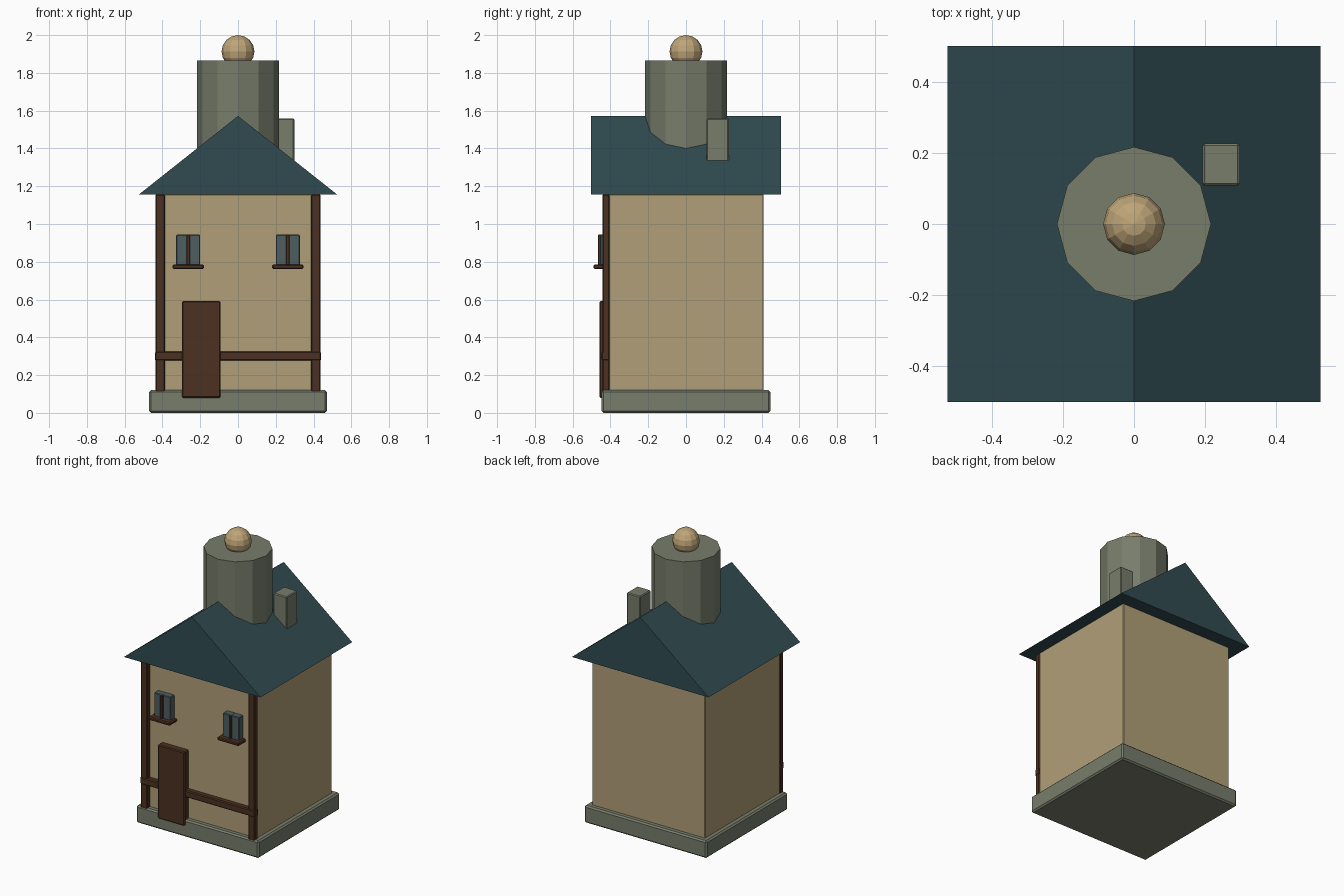
import bpy, bmesh, math
from mathutils import Matrix

if "Cube" in bpy.data.objects:
    bpy.data.objects.remove(bpy.data.objects["Cube"])


def material(name, r, g, b):
    lin = [((c / 255 + 0.055) / 1.055) ** 2.4 for c in (r, g, b)]
    m = bpy.data.materials.new(name)
    m.diffuse_color = (*lin, 1)
    m.use_nodes = True
    m.node_tree.nodes["Principled BSDF"].inputs["Base Color"].default_value = m.diffuse_color
    return m


PLASTER = material("plaster", 176, 159, 119)
STONE = material("stone", 119, 125, 107)
WOOD = material("dark wood", 76, 48, 33)
SLATE = material("slate", 48, 75, 81)
GLASS = material("window glass", 78, 95, 97)
BRASS = material("brass", 190, 165, 120)


def add(name, bm, mat):
    bmesh.ops.recalc_face_normals(bm, faces=bm.faces)
    mesh = bpy.data.meshes.new(name)
    bm.to_mesh(mesh)
    bm.free()
    mesh.materials.append(mat)
    ob = bpy.data.objects.new(name, mesh)
    bpy.context.collection.objects.link(ob)
    return ob


def box(name, mat, x, y, z, bevel=0.006):
    """Box from (min, max) ranges, with a small bevel."""
    bm = bmesh.new()
    bmesh.ops.create_cube(bm, size=1)
    for v in bm.verts:
        v.co = [r[0] if c < 0 else r[1] for c, r in zip(v.co, (x, y, z))]
    ob = add(name, bm, mat)
    if bevel:
        mod = ob.modifiers.new("bevel", "BEVEL")
        mod.width, mod.segments = bevel, 1
    return ob


# Plinth and walls
box("plinth", STONE, (-0.47, 0.47), (-0.447, 0.447), (0, 0.12), 0.01)
box("walls", PLASTER, (-0.433, 0.433), (-0.411, 0.411), (0.1, 1.158), 0.004)

# Gable roof: triangular prism along y
bm = bmesh.new()
tri = [bm.verts.new((x, -0.502, z)) for x, z in ((-0.525, 1.156), (0.525, 1.156), (0, 1.572))]
face = bm.faces.new(tri)
ext = bmesh.ops.extrude_face_region(bm, geom=[face], use_keep_orig=True)
for g in ext["geom"]:
    if isinstance(g, bmesh.types.BMVert):
        g.co.y = 0.502
add("roof", bm, SLATE)

# Twelve-sided tower with its corners on the axes
bm = bmesh.new()
bmesh.ops.create_cone(bm, cap_ends=True, segments=12, radius1=0.217, radius2=0.217,
                      depth=0.685, matrix=Matrix.Translation((0, 0, 1.5225)))
add("tower", bm, STONE)

# Ball finial
bm = bmesh.new()
bmesh.ops.create_uvsphere(bm, u_segments=12, v_segments=8, radius=0.087,
                          matrix=Matrix.Translation((0, 0, 1.913)))
add("finial", bm, BRASS)

# Chimney
box("chimney", STONE, (0.193, 0.298), (0.108, 0.227), (1.2, 1.558))

# Timber framing and door
for side, s in (("left", -1), ("right", 1)):
    x = sorted((s * 0.387, s * 0.438))
    box(side + "_post", WOOD, x, (-0.443, -0.405), (0.11, 1.157))
box("cross_beam", WOOD, (-0.44, 0.44), (-0.447, -0.405), (0.277, 0.325))
box("door", WOOD, (-0.296, -0.092), (-0.458, -0.405), (0.08, 0.592))

# Windows with mullion and sill
for side, c in (("left", -0.264), ("right", 0.264)):
    box(side + "_window", GLASS, (c - 0.063, c + 0.063), (-0.455, -0.405), (0.78, 0.944), 0.004)
    box(side + "_mullion", WOOD, (c - 0.009, c + 0.009), (-0.466, -0.405), (0.78, 0.944), 0.003)
    box(side + "_sill", WOOD, (c - 0.083, c + 0.083), (-0.49, -0.405), (0.762, 0.785))
